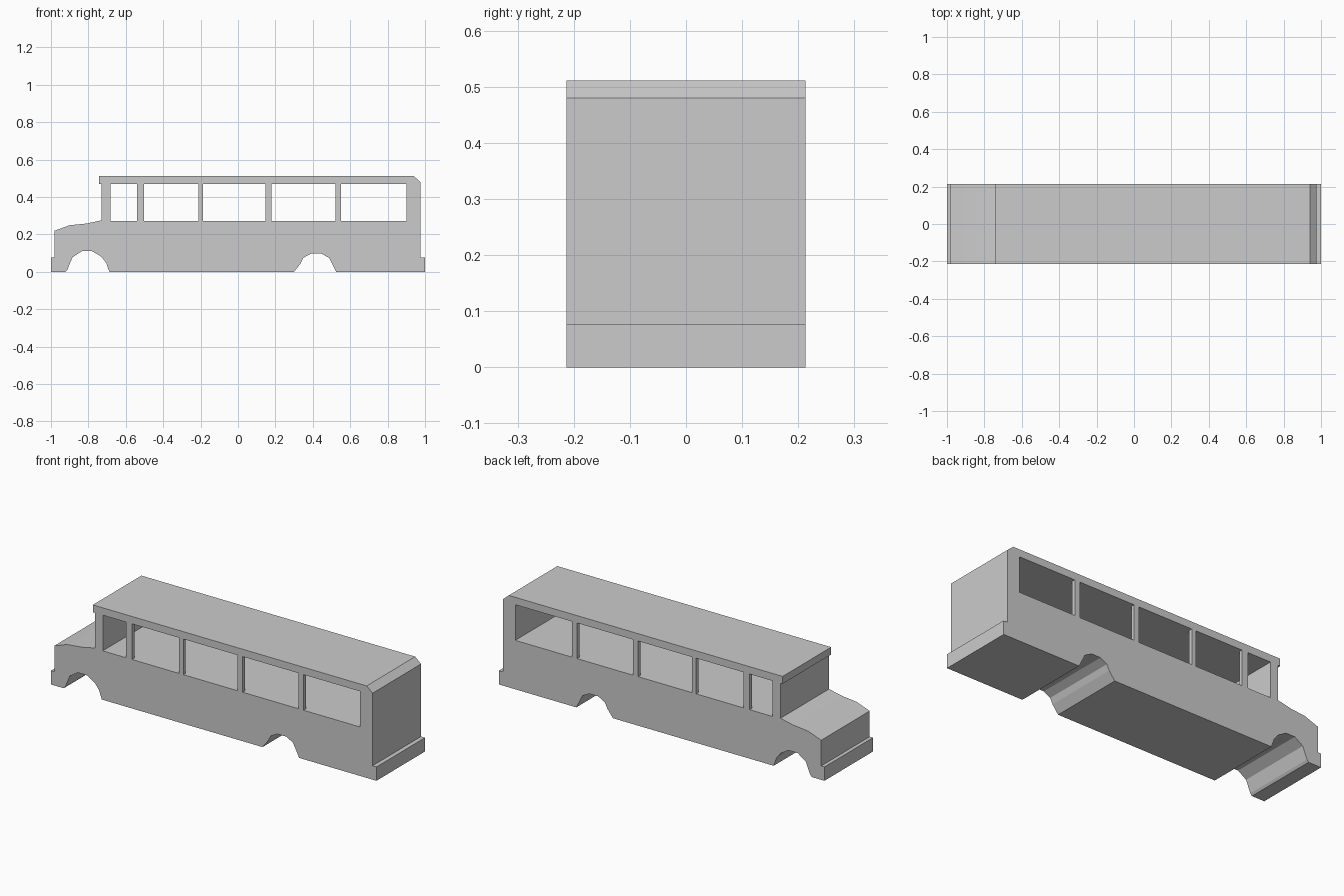
import bpy, bmesh

if "Cube" in bpy.data.objects:
    bpy.data.objects.remove(bpy.data.objects["Cube"])

HALF = 0.213                 # half width of the bus
WALL = 0.02                  # thickness of the window pillars
SILL, HEAD = 0.272, 0.47     # window bottom and top


def finish(name, bm):
    bmesh.ops.recalc_face_normals(bm, faces=bm.faces)
    mesh = bpy.data.meshes.new(name)
    bm.to_mesh(mesh)
    bm.free()
    obj = bpy.data.objects.new(name, mesh)
    bpy.context.collection.objects.link(obj)
    return obj


def extrude_profile(name, pts, y0, y1):
    bm = bmesh.new()
    face = bm.faces.new([bm.verts.new((x, y0, z)) for x, z in pts])
    new = bmesh.ops.extrude_face_region(bm, geom=[face])["geom"]
    # keep the starting face as the near cap
    bmesh.ops.translate(bm, vec=(0, y1 - y0, 0),
                        verts=[v for v in new if isinstance(v, bmesh.types.BMVert)])
    if not any(all(abs(v.co.y - y0) < 1e-6 for v in f.verts) for f in bm.faces):
        bm.faces.new([v for v in bm.verts if abs(v.co.y - y0) < 1e-6])
    return finish(name, bm)


def box(name, x0, x1, y0, y1, z0, z1):
    return extrude_profile(name, [(x0, z0), (x1, z0), (x1, z1), (x0, z1)], y0, y1)


# Side outline: bumper, hood, cab, roof, rear, rear bumper, wheel arches
profile = [
    (-1, 0), (-1, 0.077), (-0.98, 0.077), (-0.98, 0.22), (-0.9, 0.249),
    (-0.81, 0.258), (-0.73, 0.275), (-0.73, 0.47), (-0.743, 0.47),
    (-0.743, 0.511), (0.94, 0.511), (0.976, 0.48), (0.976, 0.077),
    (1, 0.077), (1, 0),
    (0.525, 0), (0.487, 0.075), (0.445, 0.097), (0.39, 0.097),
    (0.35, 0.075), (0.335, 0.045), (0.3, 0),
    (-0.688, 0), (-0.705, 0.048), (-0.732, 0.082), (-0.78, 0.11),
    (-0.835, 0.11), (-0.885, 0.077), (-0.912, 0.012), (-0.922, 0),
]
body = extrude_profile("bus_body", profile, -HALF, HALF)

# Hollow cabin, open on both sides
cutter = box("cabin_cutter", -0.682, 0.9, -0.4, 0.4, SILL, HEAD)
cutter.hide_render = True
cutter.hide_viewport = True
cut = body.modifiers.new("cabin", "BOOLEAN")
cut.operation = "DIFFERENCE"
cut.solver = "EXACT"
cut.object = cutter

# Window pillars on both sides
for i, (x0, x1) in enumerate([(-0.54, -0.502), (-0.212, -0.186),
                              (0.146, 0.178), (0.52, 0.552)]):
    for side, y0 in (("right", -HALF), ("left", HALF - WALL)):
        box(f"window_pillar_{side}_{i + 1}", x0, x1, y0, y0 + WALL, SILL, HEAD)
